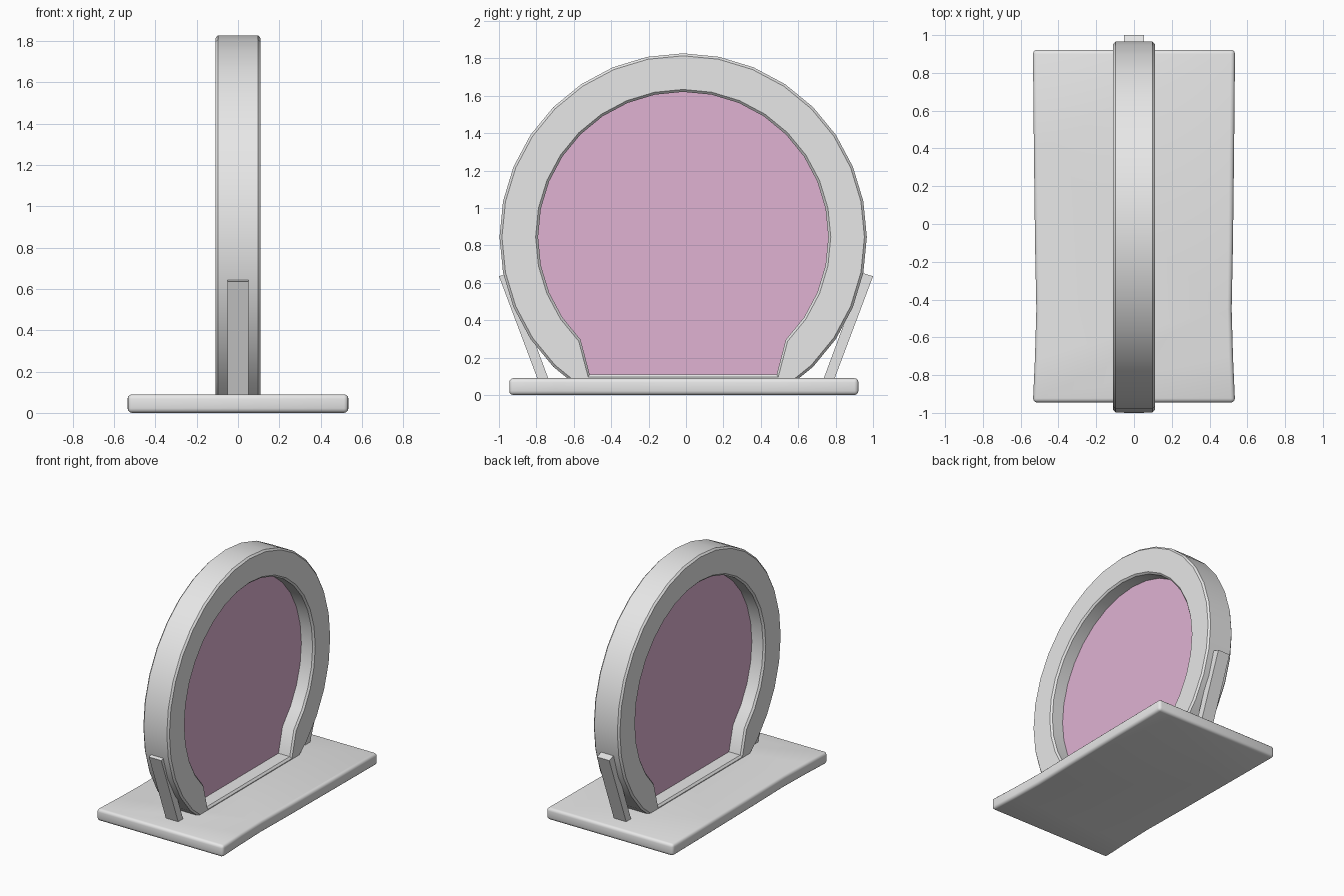
import bpy, bmesh
from math import sin, cos, radians

cube = bpy.data.objects.get("Cube")
if cube:
    bpy.data.objects.remove(cube, do_unlink=True)


def material(name, rgb):
    m = bpy.data.materials.new(name)
    m.use_nodes = True
    m.diffuse_color = (*rgb, 1)
    m.node_tree.nodes["Principled BSDF"].inputs["Base Color"].default_value = (*rgb, 1)
    return m


GREY = material("light_grey", (0.8, 0.8, 0.8))
PINK = material("dusty_pink", (0.745, 0.45, 0.65))


def finish(name, bm, mat, bevel=0, segments=1, limit=80):
    bmesh.ops.recalc_face_normals(bm, faces=bm.faces)
    mesh = bpy.data.meshes.new(name)
    bm.to_mesh(mesh)
    bm.free()
    mesh.materials.append(mat)
    ob = bpy.data.objects.new(name, mesh)
    bpy.context.collection.objects.link(ob)
    bpy.ops.object.select_all(action='DESELECT')
    ob.select_set(True)
    bpy.context.view_layer.objects.active = ob
    if bevel:
        mod = ob.modifiers.new("edge_bevel", 'BEVEL')
        mod.width = bevel
        mod.segments = segments
        mod.limit_method = 'ANGLE'
        mod.angle_limit = radians(limit)
        bpy.ops.object.modifier_apply(modifier=mod.name)
    bpy.ops.object.shade_smooth_by_angle(angle=radians(31))
    return ob


def extrude(bm, faces, vec):
    """Turn flat faces into a solid."""
    geo = bmesh.ops.extrude_face_region(bm, geom=faces, use_keep_orig=True)["geom"]
    bmesh.ops.translate(bm, vec=vec, verts=[g for g in geo if isinstance(g, bmesh.types.BMVert)])


# Portal outline: arc of a 32-sided circle ending in a straight foot
CY, CZ, STEP = -0.015, 0.845, 360 / 32
HALF = 0.11


def arc(radius, foot_y, foot_z):
    pts = [(CY + radius * cos(radians(-45 + i * STEP)),
            CZ + radius * sin(radians(-45 + i * STEP))) for i in range(25)]
    return [(CY + foot_y, foot_z)] + pts + [(CY - foot_y, foot_z)]


outer = arc(0.982, 0.545, 0.03)
inner = arc(0.776, 0.5, 0.11)

# Ring frame
bm = bmesh.new()
a = [bm.verts.new((-HALF, y, z)) for y, z in outer]
b = [bm.verts.new((-HALF, y, z)) for y, z in inner]
n = len(a)
faces = [bm.faces.new((a[i], a[(i + 1) % n], b[(i + 1) % n], b[i])) for i in range(n)]
extrude(bm, faces, (2 * HALF, 0, 0))
finish("ring_frame", bm, GREY, bevel=0.013)

# Thin panel filling the opening
bm = bmesh.new()
panel = bm.faces.new([bm.verts.new((-0.002, y, z)) for y, z in inner])
extrude(bm, [panel], (0.004, 0, 0))
finish("portal_panel", bm, PINK)

# Base slab with slightly waisted long sides
side = [(0.535, -0.945), (0.524, -0.7), (0.517, -0.45), (0.524, -0.1), (0.53, 0.4), (0.535, 0.922)]
bm = bmesh.new()
loop = side + [(-x, y) for x, y in reversed(side)]
slab = bm.faces.new([bm.verts.new((x, y, 0)) for x, y in loop])
extrude(bm, [slab], (0, 0, 0.09))
finish("base_slab", bm, GREY, bevel=0.022, segments=3, limit=60)

# Leaning braces at the front and back of the ring
for name, s in (("front_brace", -1), ("back_brace", 1)):
    bm = bmesh.new()
    profile = [(0.722, 0.05), (0.78, 0.05), (1.0, 0.635), (0.945, 0.652)]
    f = bm.faces.new([bm.verts.new((-0.052, s * y, z)) for y, z in profile])
    extrude(bm, [f], (0.104, 0, 0))
    finish(name, bm, GREY)
